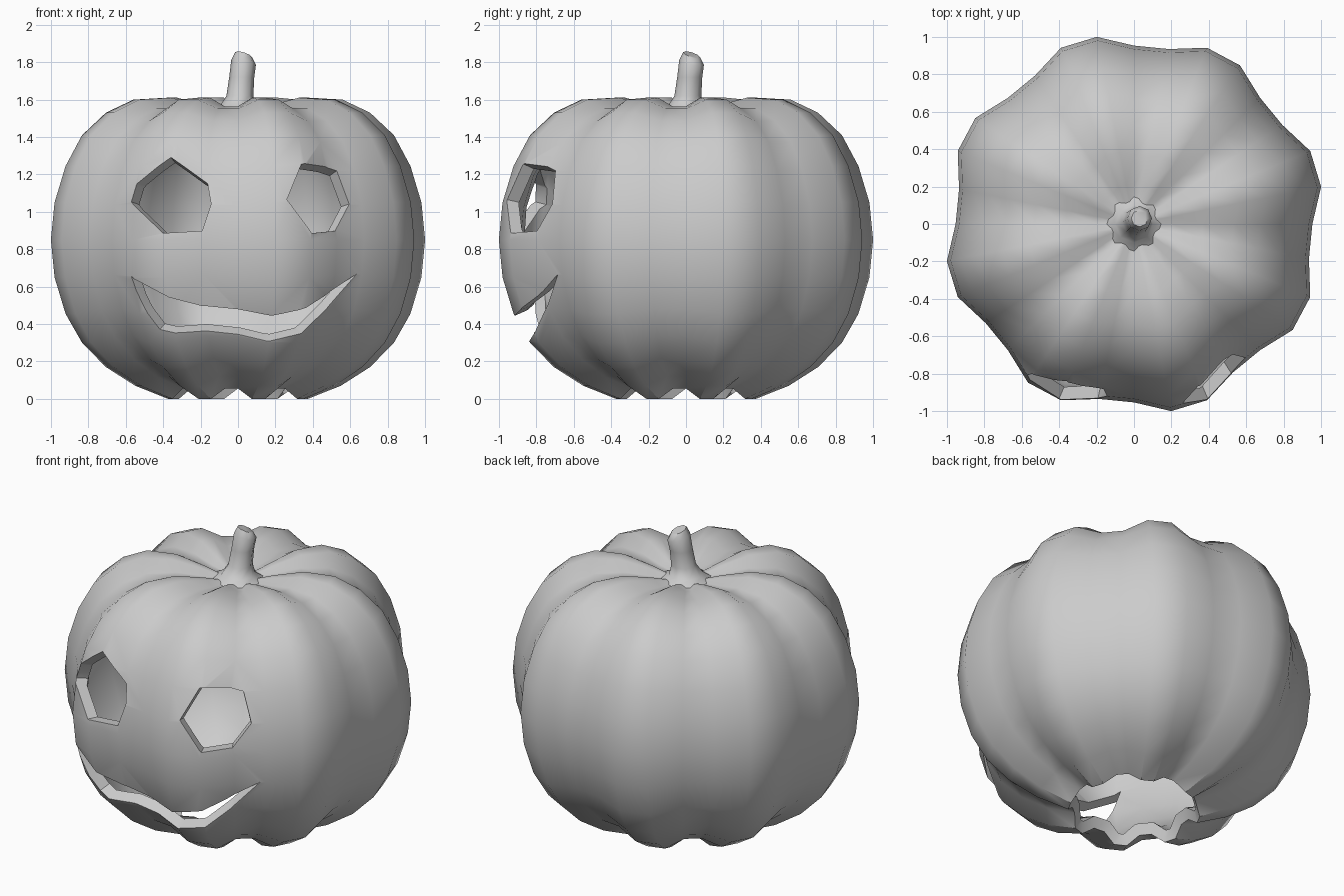
import bpy, bmesh, math
from mathutils import Vector

if "Cube" in bpy.data.objects:
    bpy.data.objects.remove(bpy.data.objects["Cube"])

SEG = 32
CENTRE = Vector((0, 0, 0.85))


def make_object(name, bm):
    bmesh.ops.recalc_face_normals(bm, faces=bm.faces)
    me = bpy.data.meshes.new(name)
    bm.to_mesh(me)
    bm.free()
    ob = bpy.data.objects.new(name, me)
    bpy.context.collection.objects.link(ob)
    return ob


def skin(bm, rings):
    for a, b in zip(rings, rings[1:]):
        n = len(a)
        for i in range(n):
            bm.faces.new((a[i], a[(i + 1) % n], b[(i + 1) % n], b[i]))


def activate(ob):
    bpy.ops.object.select_all(action='DESELECT')
    ob.select_set(True)
    bpy.context.view_layer.objects.active = ob


# Ribbed shell: eight lobes, open underneath, dimpled on top
# (radius, height, groove depth)
profile = [(0.38, 0.0, .065), (0.56, 0.07, .065), (0.72, 0.17, .065),
           (0.85, 0.30, .065), (0.94, 0.455, .065), (1.0, 0.65, .065),
           (1.02, 0.85, .065), (1.0, 1.05, .065), (0.94, 1.245, .065),
           (0.85, 1.41, .065), (0.72, 1.53, .065), (0.57, 1.60, .065),
           (0.39, 1.61, .06), (0.21, 1.57, .04), (0.11, 1.54, .015)]
bm = bmesh.new()
rings = []
for r, z, depth in profile:
    ring = []
    for k in range(SEG):
        a = 2 * math.pi * k / SEG
        f = 1 if k % 4 in (1, 2) else 1 - depth
        p = Vector((r * math.cos(a), r * math.sin(a), z))
        ring.append(bm.verts.new(CENTRE + (p - CENTRE) * f))
    rings.append(ring)
skin(bm, rings)
top = bm.verts.new((0, 0, 1.53))
for i in range(SEG):
    bm.faces.new((rings[-1][i], rings[-1][(i + 1) % SEG], top))
body = make_object("pumpkin_shell", bm)
mod = body.modifiers.new("thickness", 'SOLIDIFY')
mod.thickness = 0.07
mod.offset = -1


# Face openings: front outlines (x, z) cut towards the centre of the shell
def cutter(name, outline):
    bm = bmesh.new()
    loops = []
    for plane in (-1.35, -0.45):
        loop = []
        for x, z in outline:
            d = Vector((x, 0, z - CENTRE.z))
            d.y = -math.sqrt(max(0.05, 0.98 - d.length_squared))
            loop.append(bm.verts.new(CENTRE + d * (plane / d.y)))
        loops.append(loop)
    skin(bm, loops)
    for loop in loops:
        bm.faces.new(loop)
    ob = make_object(name, bm)
    ob.hide_render = True
    return ob


left_eye = [(-.35, 1.28), (-.17, 1.165), (-.15, 1.05), (-.2, .9),
            (-.39, .885), (-.56, 1.05), (-.53, 1.14)]
right_eye = [(.33, 1.245), (.48, 1.255), (.55, 1.235), (.62, 1.05),
             (.54, .9), (.385, .885), (.255, 1.06)]
mouth = [(-.56, .66), (-.36, .55), (-.2, .485), (.0, .465), (.17, .455),
         (.32, .485), (.48, .545), (.66, .66), (.5, .48), (.33, .36),
         (.15, .318), (0, .322), (-.2, .345), (-.41, .38), (-.49, .5)]
cutters = [cutter("left_eye_cutter", left_eye),
           cutter("right_eye_cutter", right_eye),
           cutter("mouth_cutter", mouth)]
for c in cutters:
    b = body.modifiers.new(c.name, 'BOOLEAN')
    b.operation = 'DIFFERENCE'
    b.solver = 'EXACT'
    b.object = c
activate(body)
for m in list(body.modifiers):
    bpy.ops.object.modifier_apply(modifier=m.name)
for c in cutters:
    bpy.data.objects.remove(c)
bpy.ops.object.shade_smooth_by_angle(angle=math.radians(35))

# Stem: flared base, leaning towards +x and +y, slanted tip
bm = bmesh.new()
rings = []
for z, r, lean, tilt in [(1.52, .17, 0, 0), (1.56, .10, 0, 0),
                         (1.62, .072, .01, 0), (1.72, .067, .02, 0),
                         (1.80, .066, .03, .2), (1.84, .045, .03, .3)]:
    ring = []
    for k in range(8):
        a = 2 * math.pi * k / 8
        x, y = r * math.cos(a), r * math.sin(a)
        ring.append(bm.verts.new((x + lean, y + lean, z - tilt * (x + y))))
    rings.append(ring)
skin(bm, rings)
bm.faces.new(rings[0])
bm.faces.new(rings[-1])
stem = make_object("stem", bm)
activate(stem)
bpy.ops.object.shade_smooth_by_angle(angle=math.radians(50))
